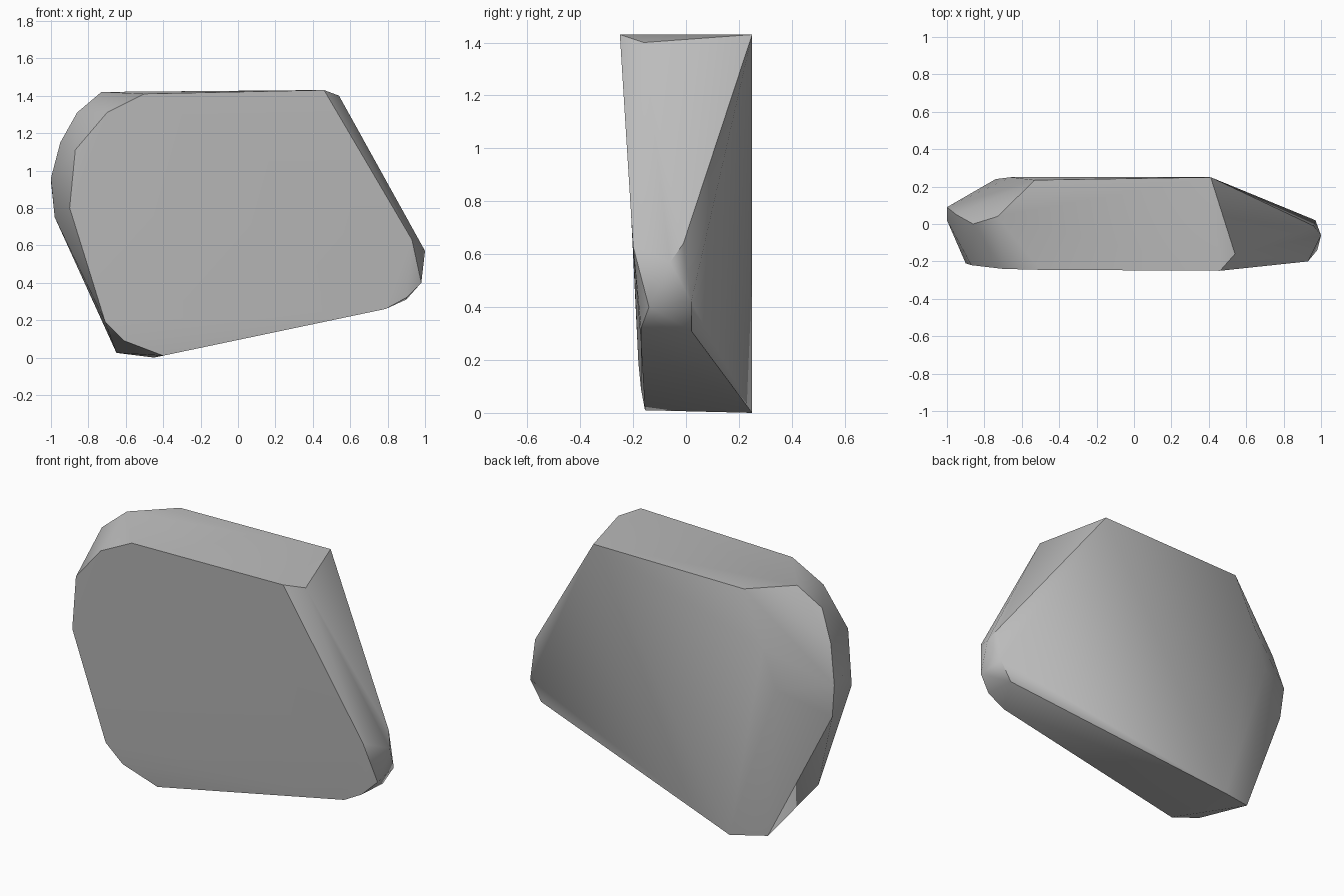
import bpy, bmesh, math

cube = bpy.data.objects.get("Cube")
if cube:
    bpy.data.objects.remove(cube, do_unlink=True)

# One stone colour
stone = bpy.data.materials.new("grey_stone")
stone.use_nodes = True
grey = (0.5, 0.5, 0.5, 1)
stone.diffuse_color = grey
stone.node_tree.nodes["Principled BSDF"].inputs["Base Color"].default_value = grey

# Rim of the broad front face
front_rim = [(-.9, -.21, .8), (-.87, -.22, 1.11), (-.7, -.24, 1.31), (-.5, -.245, 1.41),
             (.46, -.25, 1.43), (.93, -.2, .63), (.9, -.17, .32), (.79, -.17, .26),
             (-.4, -.155, .01), (-.61, -.17, .09), (-.71, -.18, .19)]
# Chipped right edge
right_edge = [(.54, -.16, 1.4), (1, -.06, .57), (.98, -.14, .4),
              (.96, -.01, .64), (.97, .02, .42), (.9, .02, .31)]
# Rounded left edge
left_edge = [(-.73, .04, 1.42), (-.86, 0, 1.31), (-.95, .05, 1.15),
             (-1, .02, .96), (-1, .09, .94), (-.98, .08, .75)]
# Corners of the back face
back_rim = [(.41, .25, 1.43), (-.53, .235, 1.42), (-.66, .25, 1.12),
            (-.74, .24, .9), (-.45, .25, 0), (-.65, .19, .025)]

# Wrap the corners in a faceted skin
bm = bmesh.new()
for corner in front_rim + right_edge + left_edge + back_rim:
    bm.verts.new(corner)
hull = bmesh.ops.convex_hull(bm, input=bm.verts)
loose = [v for v in bm.verts if not v.link_faces]
bmesh.ops.delete(bm, geom=loose, context='VERTS')
bmesh.ops.dissolve_limit(bm, angle_limit=math.radians(1.5), verts=bm.verts, edges=bm.edges)
bmesh.ops.recalc_face_normals(bm, faces=bm.faces)

mesh = bpy.data.meshes.new("rock_slab")
bm.to_mesh(mesh)
bm.free()
mesh.materials.append(stone)
rock = bpy.data.objects.new("rock_slab", mesh)
bpy.context.collection.objects.link(rock)

# Soft facets with crisp broken edges
bpy.ops.object.select_all(action='DESELECT')
rock.select_set(True)
bpy.context.view_layer.objects.active = rock
bpy.ops.object.shade_smooth_by_angle(angle=math.radians(35))
